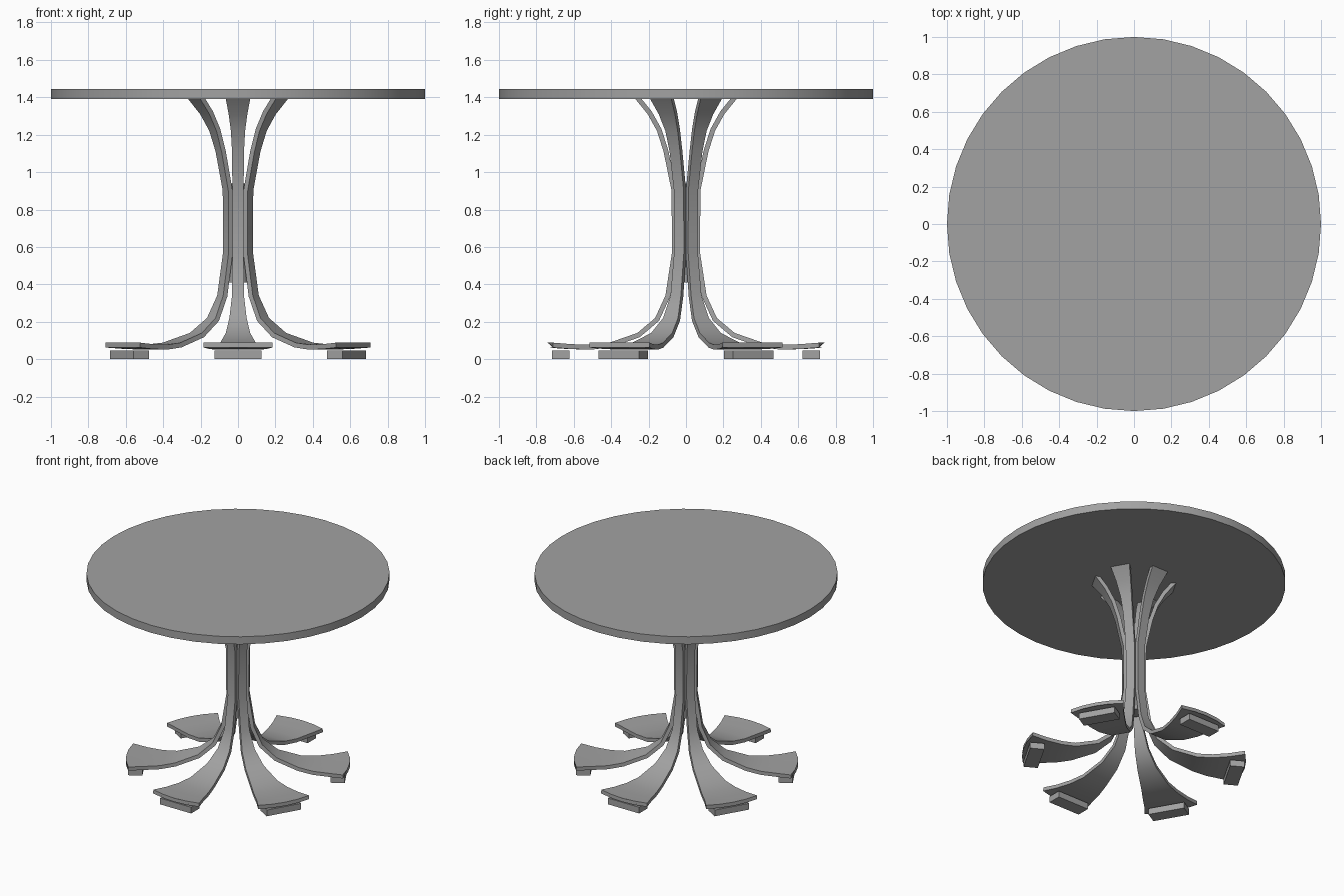
import bpy
import bmesh
import math
from mathutils import Matrix, Vector

cube = bpy.data.objects.get("Cube")
if cube:
    bpy.data.objects.remove(cube, do_unlink=True)

grey = bpy.data.materials.new("Mid grey")
grey.use_nodes = True
colour = (0.36, 0.36, 0.36, 1)
grey.diffuse_color = colour
grey.node_tree.nodes["Principled BSDF"].inputs["Base Color"].default_value = colour


def finish(name, bm):
    """Turn a bmesh into a named object with sharp-edged smooth shading."""
    bmesh.ops.recalc_face_normals(bm, faces=bm.faces)
    mesh = bpy.data.meshes.new(name)
    bm.to_mesh(mesh)
    bm.free()
    mesh.materials.append(grey)
    obj = bpy.data.objects.new(name, mesh)
    bpy.context.collection.objects.link(obj)
    bpy.ops.object.select_all(action="DESELECT")
    obj.select_set(True)
    bpy.context.view_layer.objects.active = obj
    bpy.ops.object.shade_smooth_by_angle(angle=math.radians(30))
    return obj


def cylinder(name, sides, radius, bottom, top):
    bm = bmesh.new()
    bmesh.ops.create_cone(bm, cap_ends=True, segments=sides, radius1=radius,
                          radius2=radius, depth=top - bottom,
                          matrix=Matrix.Translation((0, 0, (bottom + top) / 2)))
    return finish(name, bm)


# Outer face of a leg, top to toe: distance from axis, height, half width
PROFILE = [(0.27, 1.39, 0.065), (0.205, 1.31, 0.05), (0.155, 1.22, 0.038),
           (0.12, 1.11, 0.032), (0.077, 0.9, 0.03), (0.075, 0.57, 0.03),
           (0.11, 0.34, 0.032), (0.165, 0.22, 0.046), (0.26, 0.14, 0.065),
           (0.41, 0.088, 0.095), (0.52, 0.077, 0.122), (0.63, 0.08, 0.15),
           (0.74, 0.088, 0.185)]
THICKNESS = 0.026
ACROSS = (-1, -0.5, 0, 0.5, 1)


def leg(name, angle):
    """Loft a flared strip along the profile, with a rounded toe."""
    bm = bmesh.new()
    rings = []
    for i, (r, z, w) in enumerate(PROFILE):
        a = PROFILE[max(i - 1, 0)]
        b = PROFILE[min(i + 1, len(PROFILE) - 1)]
        tangent = Vector((b[0] - a[0], b[1] - a[1])).normalized()
        inner = (r + tangent.y * THICKNESS, z - tangent.x * THICKNESS)
        bow = 0.03 if r > 0.5 else 0
        bow *= (w / 0.185) ** 2
        outer_row = [bm.verts.new((r - bow * u * u, w * u, z)) for u in ACROSS]
        inner_row = [bm.verts.new((inner[0] - bow * u * u, w * u, inner[1]))
                     for u in reversed(ACROSS)]
        rings.append(outer_row + inner_row)
    for first, second in zip(rings, rings[1:]):
        n = len(first)
        for k in range(n):
            bm.faces.new((first[k], first[(k + 1) % n],
                          second[(k + 1) % n], second[k]))
    bm.faces.new(rings[0])
    bm.faces.new(rings[-1])
    bm.transform(Matrix.Rotation(angle, 4, "Z"))
    return finish(name, bm)


def foot(name, angle):
    bm = bmesh.new()
    place = Matrix.Translation((0.67, 0, 0.0225))
    bmesh.ops.create_cube(bm, size=1, matrix=place @ Matrix.Diagonal((0.095, 0.25, 0.045, 1)))
    bm.transform(Matrix.Rotation(angle, 4, "Z"))
    return finish(name, bm)


# Round top and hidden centre post
cylinder("table_top", 40, 1.0, 1.39, 1.445)
cylinder("centre_post", 24, 0.054, 0.41, 0.94)

# Six legs with pads, one pointing straight forward
for k in range(6):
    turn = math.radians(60 * k - 90)
    leg(f"leg_{k + 1}", turn)
    foot(f"foot_pad_{k + 1}", turn)
